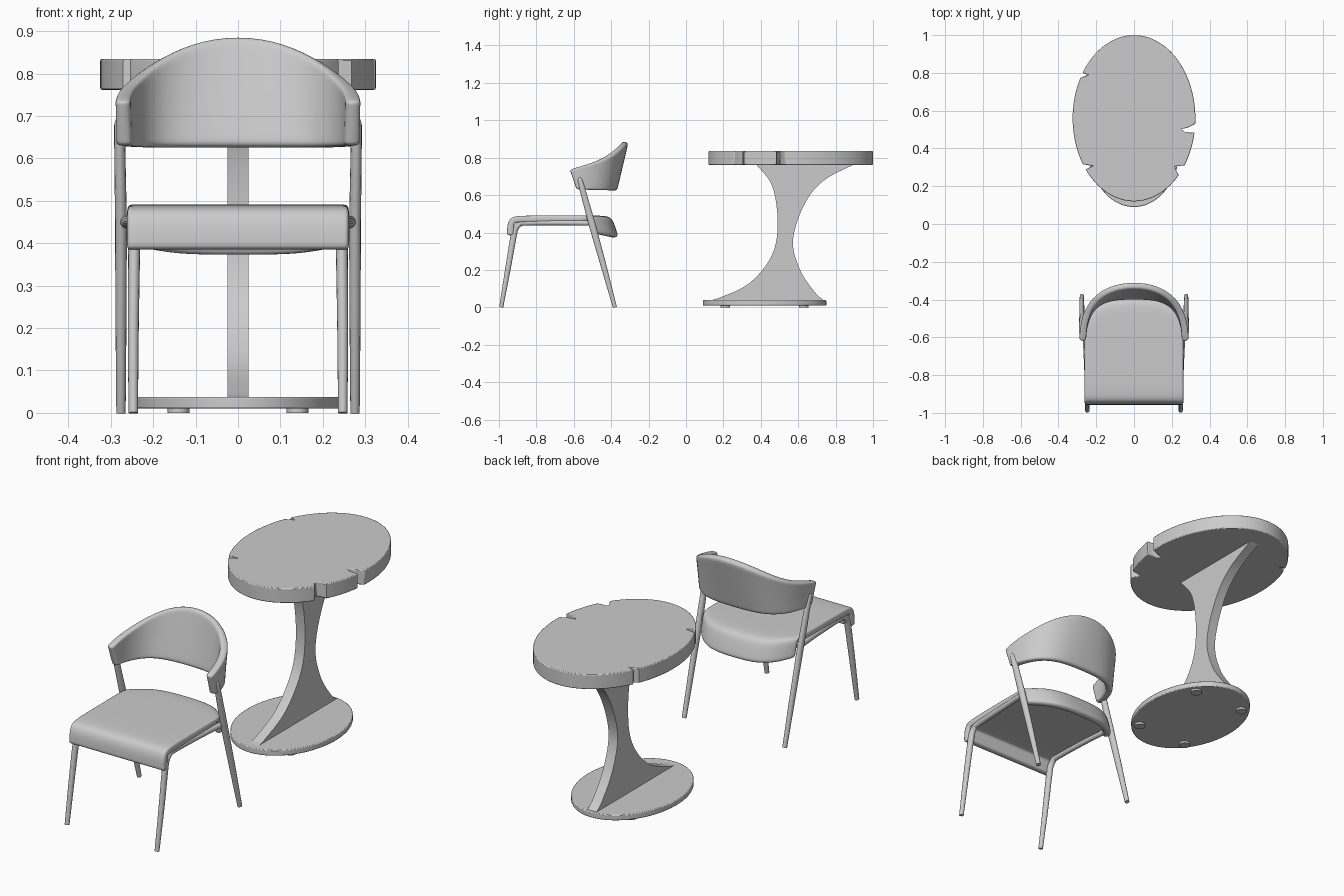
import bpy, bmesh, math
from mathutils import Vector

if "Cube" in bpy.data.objects:
    bpy.data.objects.remove(bpy.data.objects["Cube"])


def make(name, verts, faces, angle=None):
    me = bpy.data.meshes.new(name)
    me.from_pydata([tuple(v) for v in verts], [], faces)
    ob = bpy.data.objects.new(name, me)
    bpy.context.collection.objects.link(ob)
    bm = bmesh.new()
    bm.from_mesh(me)
    if all(e.is_manifold for e in bm.edges):
        bmesh.ops.recalc_face_normals(bm, faces=bm.faces)
    bm.to_mesh(me)
    bm.free()
    for p in me.polygons:
        p.use_smooth = True
    if angle:
        bpy.ops.object.select_all(action='DESELECT')
        ob.select_set(True)
        bpy.context.view_layer.objects.active = ob
        bpy.ops.object.shade_smooth_by_angle(angle=math.radians(angle))
    return ob


def spline(pts, n=6):
    """Smooth curve through the given points."""
    p = [Vector(q) for q in pts]
    p = [2 * p[0] - p[1]] + p + [2 * p[-1] - p[-2]]
    out = []
    for k in range(1, len(p) - 2):
        a, b, c, d = p[k - 1:k + 3]
        for t in (i / n for i in range(n)):
            out.append(0.5 * (2 * b + (c - a) * t + (2 * a - 5 * b + 4 * c - d) * t * t
                              + (3 * b - a - 3 * c + d) * t ** 3))
    return out + [p[-2]]


def prism(name, outline, vec, bevel=0.0):
    """Extrude a closed outline along vec."""
    n = len(outline)
    low = [Vector(p) for p in outline]
    faces = [tuple(range(n))[::-1], tuple(range(n, 2 * n))]
    faces += [(i, (i + 1) % n, n + (i + 1) % n, n + i) for i in range(n)]
    ob = make(name, low + [p + Vector(vec) for p in low], faces, 35)
    if bevel:
        m = ob.modifiers.new("bevel", 'BEVEL')
        m.width, m.segments, m.limit_method = bevel, 2, 'ANGLE'
        m.angle_limit = math.radians(60)
    return ob


def ellipse(cx, cy, z, rx, ry, n):
    return [(cx + rx * math.cos(math.tau * i / n), cy + ry * math.sin(math.tau * i / n), z)
            for i in range(n)]


def tube(name, pts, sides=14):
    """Mirrored pair of oval tubes; each point is x, y, z, half width, half depth."""
    path = [Vector(p[:3]) for p in pts]
    verts, faces = [], []
    for k, c in enumerate(path):
        t = path[min(k + 1, len(path) - 1)] - path[max(k - 1, 0)]
        nrm = Vector((0, -t.z, t.y)).normalized()
        for s in range(sides):
            a = math.tau * s / sides
            verts.append(c + Vector((pts[k][3] * math.cos(a), 0, 0)) + nrm * pts[k][4] * math.sin(a))
    for k in range(len(path) - 1):
        for s in range(sides):
            a, b = k * sides + s, k * sides + (s + 1) % sides
            faces.append((a, b, b + sides, a + sides))
    faces += [tuple(range(sides)), tuple(range(len(verts) - sides, len(verts)))]
    ob = make(name, verts, faces, 50)
    ob.modifiers.new("mirror", 'MIRROR')
    return ob


def shell(name, cols, thick, offset):
    """Padded sheet from columns of points, thickened and smoothed."""
    m = len(cols[0])
    faces = [(i * m + j, (i + 1) * m + j, (i + 1) * m + j + 1, i * m + j + 1)
             for i in range(len(cols) - 1) for j in range(m - 1)]
    ob = make(name, [p for c in cols for p in c], faces)
    s = ob.modifiers.new("thickness", 'SOLIDIFY')
    s.thickness, s.offset = thick, offset
    s = ob.modifiers.new("smooth", 'SUBSURF')
    s.levels = s.render_levels = 2
    return ob


# Table top: oval slab with four natural-edge notches (start angle, end angle, inner points)
notches = [(-43, -34.5, [(.222, .285), (.215, .305)]),
           (-10, -4, [(.27, .487), (.25, .503), (.285, .51)]),
           (147, 151, [(-.245, .79)]),
           (213.5, 218, [(-.222, .307)])]
outline = []


def rim(deg):
    a = math.radians(deg)
    return (.325 * math.cos(a), .56 + .44 * math.sin(a), .762)


deg = -90
while deg < 270:
    hit = next((n for n in notches if n[0] - 2 < deg < n[1]), None)
    if hit:
        outline += [rim(hit[0])] + [(x, y, .762) for x, y in hit[2]] + [rim(hit[1])]
        deg = hit[1]
    else:
        outline.append(rim(deg))
    deg += 3
prism("table_top", outline, (0, 0, .073), .004)

# Table stem: flat blade with concave front and back edges
front = spline([(0, .11, .035), (0, .18, .052), (0, .34, .13), (0, .46, .28), (0, .49, .455),
                (0, .46, .65), (0, .37, .77)])
back = spline([(0, .91, .77), (0, .74, .68), (0, .636, .556), (0, .572, .36), (0, .61, .2),
               (0, .69, .08), (0, .74, .035)])
prism("table_stem", [p - Vector((.025, 0, 0)) for p in front + back], (.05, 0, 0))

# Table base and its glides
prism("table_base", ellipse(0, .42, .01, .245, .33, 96), (0, 0, .028), .004)
for sx in (-1, 1):
    for sy in (-1, 1):
        prism("base_glide", ellipse(.14 * sx, .42 + .21 * sy, 0, .026, .026, 24), (0, 0, .014))

# Chair seat: pad curling down at the front and around the curved back
profile = [(-.958, .385), (-.957, .405), (-.955, .445), (-.94, .48), (-.90, .49), (-.75, .491),
           (-.62, .491), (-.52, .491), (-.44, .49), (-.40, .482), (-.385, .45), (-.368, .40), (-.362, .378)]
cols = []
for s in (-1, -.95, -.85, -.7, -.5, -.25, 0, .25, .5, .7, .85, .95, 1):
    k = 1 - .5 * abs(s) ** 3.5
    col = []
    for y, z in profile:
        yy = y if y < -.62 else -.62 + (y + .62) * k
        lift = .02 * s ** 4 if z < .42 and y > -.5 else 0
        col.append((.262 * s, yy, z + lift))
    cols.append(col)
shell("seat", cols, .036, -1)

# Backrest: wrap-around shell, half columns as bottom x, y, z and top x, y, z
half = [(0, -.386, .625, 0, -.32, .891), (.10, -.388, .625, .11, -.335, .874),
        (.18, -.408, .625, .20, -.388, .828), (.235, -.46, .626, .246, -.46, .787),
        (.262, -.53, .628, .266, -.53, .764), (.268, -.568, .63, .271, -.595, .745),
        (.27, -.586, .632, .272, -.622, .735)]
full = [(-h[0], h[1], h[2], -h[3], h[4], h[5]) for h in half[:0:-1]] + half
shell("backrest", [[Vector(h[:3]).lerp(Vector(h[3:]), t) for t in (0, .1, .35, .65, .9, 1)]
                   for h in full], .036, 0)

# Front legs bending into the side rails
tube("front_leg_and_rail", spline([
    (.247, -.988, 0, .011, .011), (.247, -.953, .2, .013, .015), (.245, -.922, .38, .014, .017),
    (.245, -.912, .42, .014, .017), (.245, -.892, .443, .014, .015), (.246, -.855, .451, .014, .014),
    (.255, -.65, .452, .014, .014), (.266, -.50, .45, .013, .014)], 4))

# Back legs rising to the armrests, with rounded tips
tube("back_leg", [(.276, -.38, 0, .011, .011), (.276, -.44, .22, .013, .016),
                  (.276, -.504, .45, .014, .019), (.279, -.555, .635, .013, .016),
                  (.279, -.567, .68, .013, .014), (.279, -.570, .691, .010, .010),
                  (.279, -.572, .696, .004, .004)])
